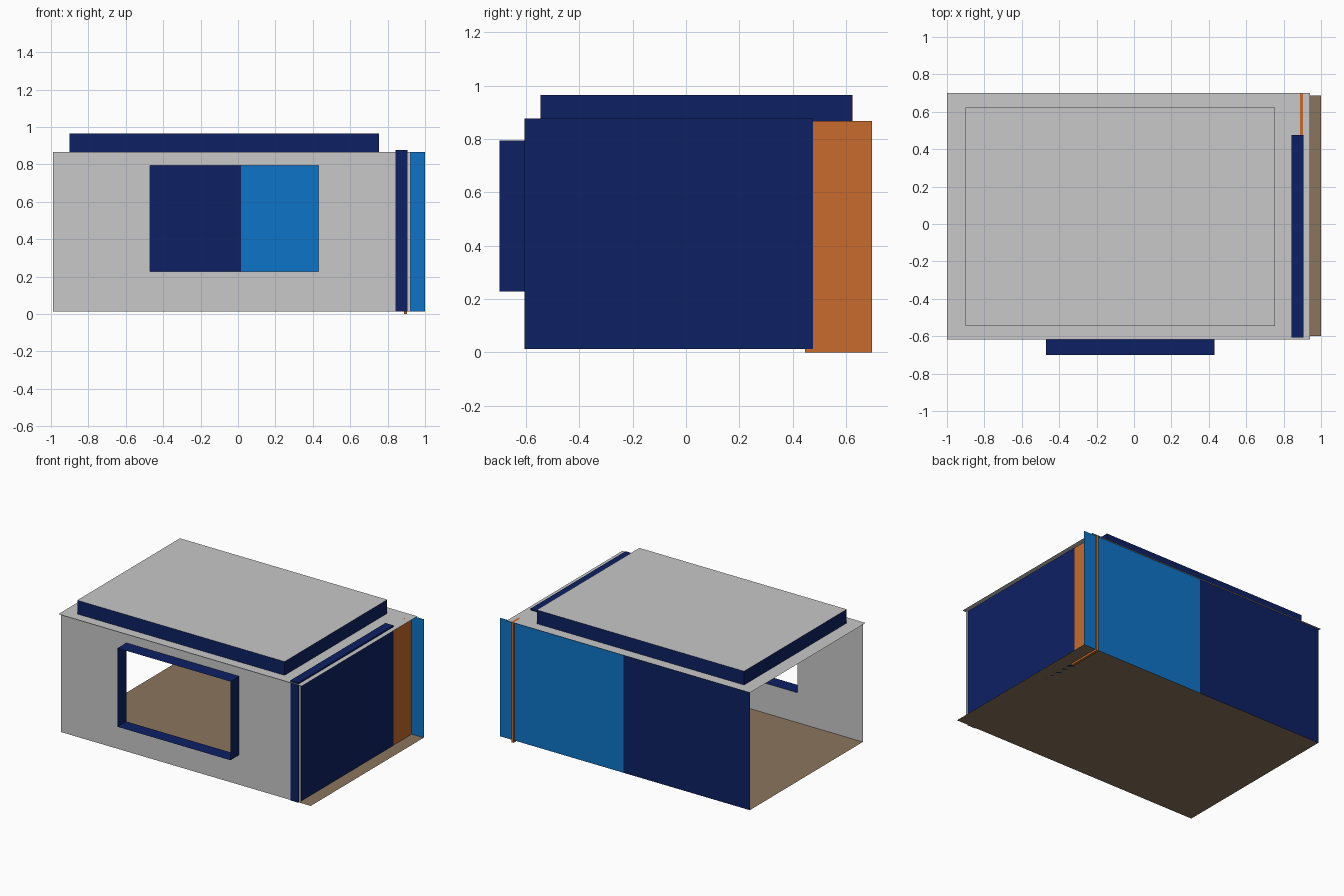
import bpy, bmesh
from mathutils import Vector

if "Cube" in bpy.data.objects:
    bpy.data.objects.remove(bpy.data.objects["Cube"])


def material(name, rgb):
    m = bpy.data.materials.new(name)
    m.diffuse_color = (*rgb, 1)
    m.use_nodes = True
    m.node_tree.nodes["Principled BSDF"].inputs["Base Color"].default_value = m.diffuse_color
    return m


GREY = material("light grey", (0.58, 0.58, 0.58))
NAVY = material("navy", (0.004, 0.015, 0.127))
BLUE = material("bright blue", (0.0044, 0.174, 0.578))
ORANGE = material("orange", (0.578, 0.147, 0.025))
TAN = material("tan", (0.258, 0.178, 0.112))

FLOOR_Z, ROOF_Z = 0.013, 0.867
FRONT_Y, BACK_Y = -0.60, 0.687


def finish(name, bm, mats):
    me = bpy.data.meshes.new(name)
    bm.to_mesh(me)
    bm.free()
    for m in mats:
        me.materials.append(m)
    ob = bpy.data.objects.new(name, me)
    bpy.context.collection.objects.link(ob)
    return ob


def sheet(name, us, vs, place, facing, mats, hole=False):
    """Thin sheet made of grid cells; place(u, v) gives the 3D point."""
    bm = bmesh.new()
    grid = [[bm.verts.new(place(u, v)) for v in vs] for u in us]
    for i in range(len(us) - 1):
        for j in range(len(vs) - 1):
            if hole and i == 1 and j == 1:
                continue
            f = bm.faces.new((grid[i][j], grid[i + 1][j],
                              grid[i + 1][j + 1], grid[i][j + 1]))
            f.normal_update()
            if f.normal.dot(Vector(facing)) < 0:
                f.normal_flip()
            f.material_index = min(i, len(mats) - 1)
    return finish(name, bm, mats)


def box(name, lo, hi, mats, open_axis=None, open_sides=(), cap_axis=None):
    """Box by corners; sides on open_axis can be left out, cap_axis faces use slot 1."""
    bm = bmesh.new()
    bmesh.ops.create_cube(bm, size=1)
    lo, hi = Vector(lo), Vector(hi)
    for v in bm.verts:
        v.co = Vector([(lo[k] + hi[k]) / 2 + v.co[k] * (hi[k] - lo[k]) for k in range(3)])
    bm.normal_update()
    if cap_axis is not None:
        for f in bm.faces:
            f.material_index = int(abs(f.normal[cap_axis]) > 0.5)
    if open_axis is not None:
        gone = [f for f in bm.faces
                if any(f.normal[open_axis] * s > 0.5 for s in open_sides)]
        bmesh.ops.delete(bm, geom=gone, context='FACES')
    return finish(name, bm, mats)


# Floor
sheet("floor", (-0.99, 1.0), (FRONT_Y, BACK_Y),
      lambda x, y: (x, y, FLOOR_Z), (0, 0, 1), [TAN])

# Front wall with window opening, and the projecting window surround
WX, WZ = (-0.47, 0.43), (0.228, 0.795)
sheet("front_wall", (-0.99, *WX, 0.922), (FLOOR_Z, *WZ, ROOF_Z),
      lambda x, z: (x, FRONT_Y, z), (0, -1, 0), [GREY], hole=True)
box("window_surround", (WX[0], -0.70, WZ[0]), (WX[1], FRONT_Y, WZ[1]),
    [NAVY], open_axis=1, open_sides=(-1, 1))

# Back wall in two colours
sheet("back_wall", (-0.99, 0.016, 1.0), (FLOOR_Z, ROOF_Z),
      lambda x, z: (x, BACK_Y, z), (0, 1, 0), [NAVY, BLUE])

# Right side: thick navy wall and thin orange panel
box("right_wall", (0.842, -0.606, FLOOR_Z), (0.906, 0.476, 0.878), [NAVY])
box("right_panel", (0.887, 0.446, 0.0), (0.904, 0.697, 0.867), [ORANGE])

# Roof with raised section, navy sides and grey top
RX, RY = (-0.90, 0.753), (-0.545, 0.624)
sheet("roof", (-1.0, *RX, 0.94), (-0.617, *RY, 0.70),
      lambda x, y: (x, y, ROOF_Z), (0, 0, 1), [GREY], hole=True)
box("raised_roof", (RX[0], RY[0], ROOF_Z), (RX[1], RY[1], 0.966),
    [NAVY, GREY], open_axis=2, open_sides=(-1,), cap_axis=2)
